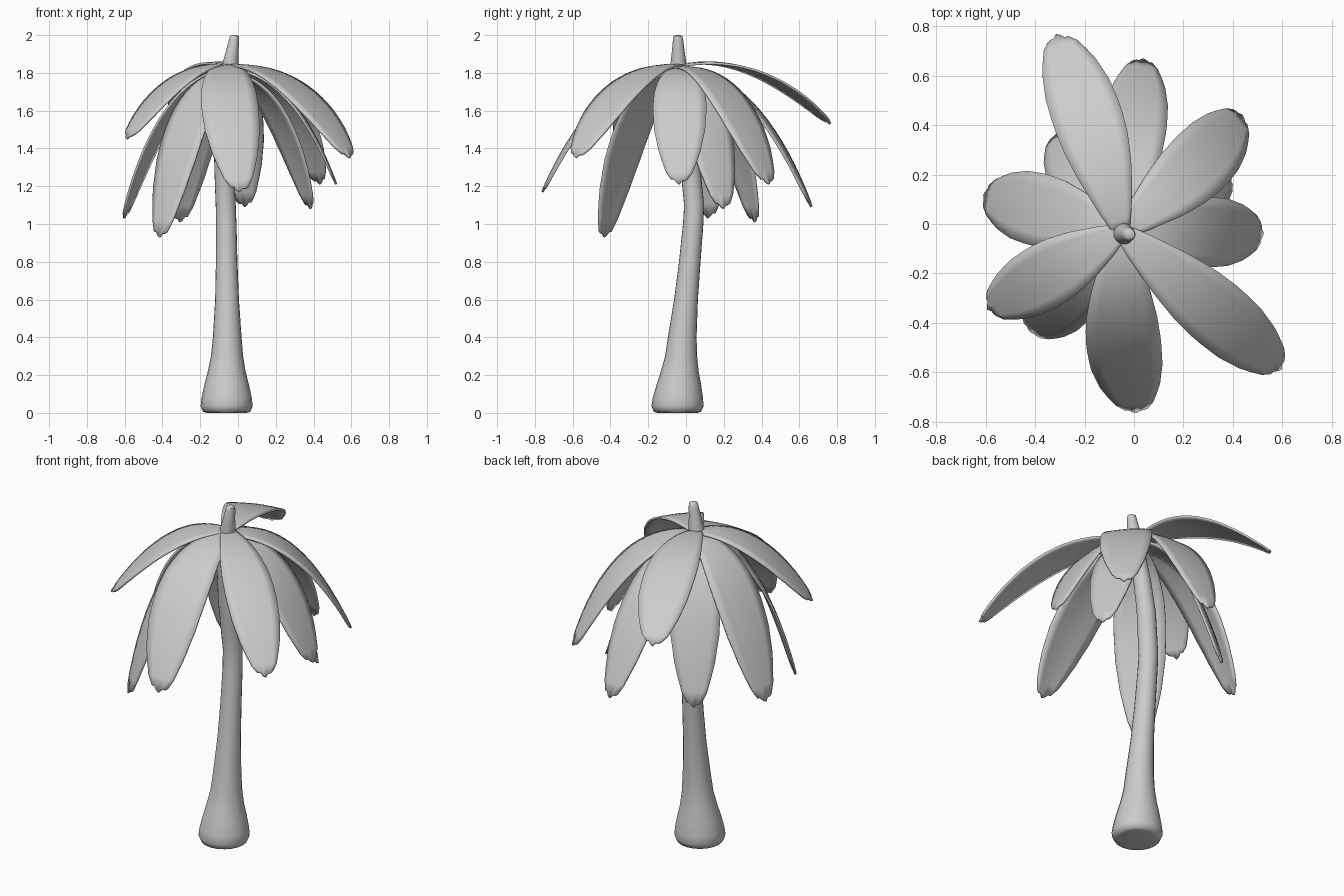
import bpy, bmesh
from mathutils import Vector

if "Cube" in bpy.data.objects:
    bpy.data.objects.remove(bpy.data.objects["Cube"])

BASE = Vector((-0.05, -0.03, 1.84))


def finish(bm, name, angle):
    bmesh.ops.recalc_face_normals(bm, faces=bm.faces)
    me = bpy.data.meshes.new(name)
    bm.to_mesh(me)
    bm.free()
    ob = bpy.data.objects.new(name, me)
    bpy.context.collection.objects.link(ob)
    bpy.ops.object.select_all(action='DESELECT')
    ob.select_set(True)
    bpy.context.view_layer.objects.active = ob
    bpy.ops.object.shade_smooth_by_angle(angle=angle)
    return ob


def lerp_table(table, t):
    for (a, va), (b, vb) in zip(table, table[1:]):
        if t <= b:
            return va + (vb - va) * (t - a) / (b - a)
    return table[-1][1]


# Trunk: bent, flared tube ending in a spike (x, y, z, radius)
RINGS = [(-.06, -.045, 0, .105), (-.06, -.045, .006, .125), (-.06, -.045, .035, .138),
         (-.06, -.043, .08, .133), (-.06, -.038, .15, .118), (-.06, -.033, .22, .1),
         (-.058, -.026, .3, .085), (-.057, -.02, .4, .076), (-.058, 0, .6, .063),
         (-.06, .02, .8, .057), (-.062, .038, 1.0, .054), (-.065, .043, 1.1, .053),
         (-.069, .033, 1.2, .053), (-.076, .012, 1.4, .052), (-.07, -.015, 1.6, .048),
         (-.05, -.035, 1.77, .044), (-.04, -.04, 1.85, .042), (-.03, -.041, 1.92, .033),
         (-.021, -.042, 1.975, .027), (-.019, -.042, 1.994, .023), (-.019, -.042, 2.0, .012)]
bm = bmesh.new()
prev = None
for x, y, z, r in RINGS:
    ring = bmesh.ops.create_circle(bm, segments=20, radius=r)['verts']
    bmesh.ops.translate(bm, verts=ring, vec=(x, y, z))
    if prev is None:
        bm.faces.new(ring)
    else:
        for i in range(20):
            j = (i + 1) % 20
            bm.faces.new((prev[i], prev[j], ring[j], ring[i]))
    prev = ring
bm.faces.new(prev)
finish(bm, "trunk", 0.9)

# Leaf half-width along its length
WIDTH = [(0, .035), (.12, .072), (.3, .115), (.45, .138), (.58, .145), (.72, .138),
         (.85, .112), (.94, .075), (1, .045)]
COLS = 6


def leaf(name, tip, width, reach, lift, start_drop, bend):
    """Curved blade from the crown to the tip; reach/lift place the arch."""
    tip = Vector(tip)
    p0 = BASE - Vector((0, 0, start_drop))
    p1 = p0.lerp(tip, reach)
    p1.z = p0.z + lift
    flat = Vector((tip.x - p0.x, tip.y - p0.y, 0)).normalized()
    side = flat.cross(Vector((0, 0, 1)))
    bm = bmesh.new()
    rows = []
    n = 18
    for i in range(n + 1):
        t = i / n
        p = p0 * (1 - t) ** 2 + p1 * (2 * t * (1 - t)) + tip * t * t
        p += side * (4 * t * (1 - t) * bend)
        d = ((p1 - p0) * (1 - t) + (tip - p1) * t).normalized()
        up = side.cross(d)
        hw = lerp_table(WIDTH, t) * width
        row = []
        for c in range(COLS + 1):
            s = 2 * c / COLS - 1
            q = p + side * (s * hw) - up * (0.06 * hw * abs(s) ** 1.5)
            # ragged, pointed end
            if i == n:
                q -= d * (0.03 * abs(s) + (0.01 if c in (2, 5) else 0))
            row.append(bm.verts.new(q))
        rows.append(row)
    for a, b in zip(rows, rows[1:]):
        for c in range(COLS):
            bm.faces.new((a[c], a[c + 1], b[c + 1], b[c]))
    ob = finish(bm, name, 0.7)
    m = ob.modifiers.new("thickness", 'SOLIDIFY')
    m.thickness = 0.012
    m.offset = 0


# Crown: upper, middle and lower leaves (tip, width, reach, lift, drop, bend)
LEAVES = [((-.315, .765, 1.53), .98, .5, .085, 0, .015),
          ((.595, -.585, 1.35), .95, .55, .03, 0, 0),
          ((-.59, -.345, 1.45), .92, .5, .04, 0, 0),
          ((.01, -.76, 1.17), 1.05, .58, .01, 0, .03),
          ((.435, .44, 1.21), .97, .6, .02, .01, .02),
          ((.52, -.035, 1.21), .98, .6, 0, .02, 0),
          ((.035, .665, 1.09), .9, .58, 0, .015, 0),
          ((-.605, .115, 1.03), 1.02, .58, -.02, .02, 0),
          ((-.415, -.435, .93), .98, .62, -.02, .03, 0),
          ((.385, .2, 1.08), .92, .58, -.02, .04, 0),
          ((-.31, .365, 1.01), .95, .6, -.02, .03, 0)]
for k, args in enumerate(LEAVES):
    leaf(f"leaf_{k + 1}", *args)
